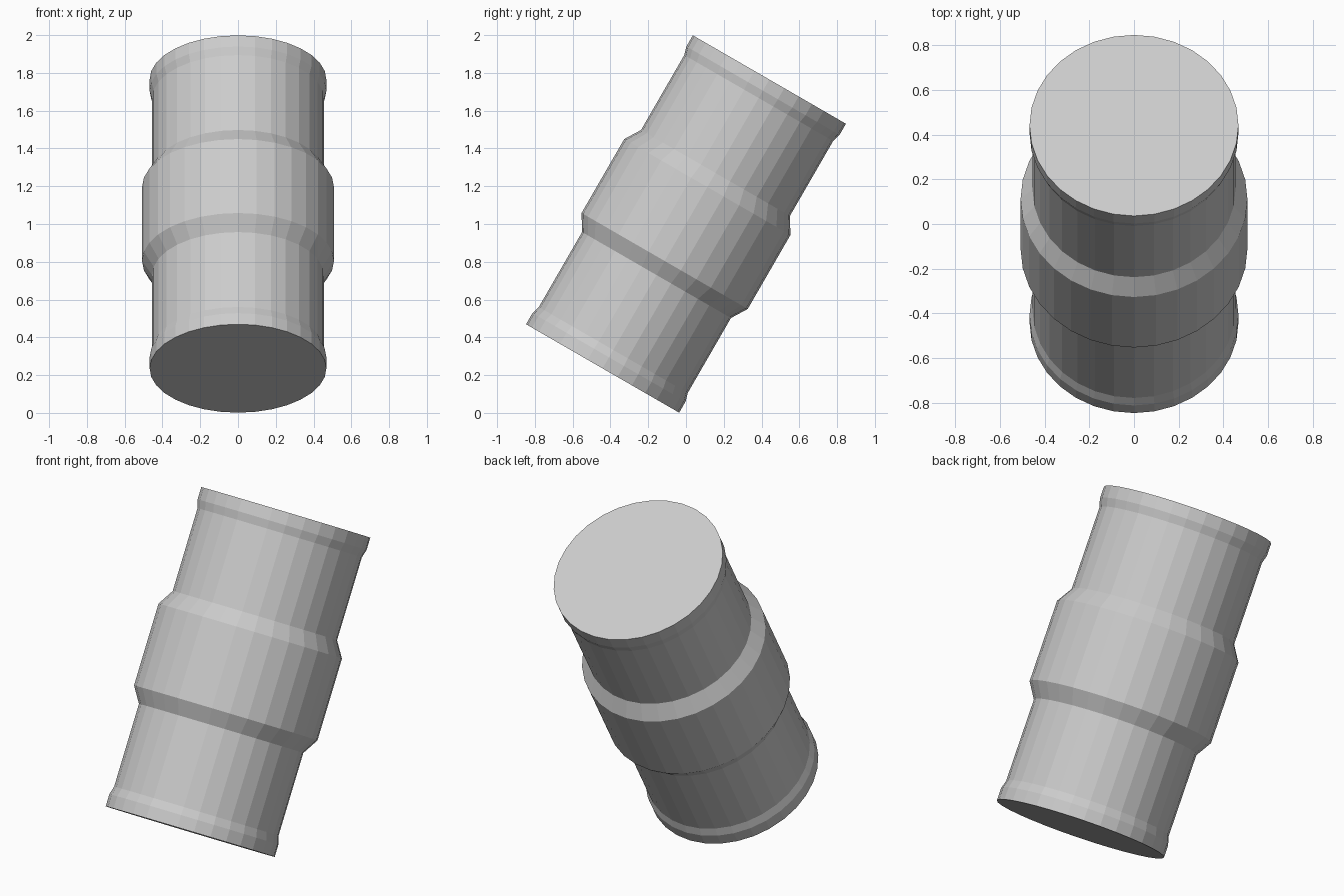
import bpy, bmesh, math
from mathutils import Matrix

if "Cube" in bpy.data.objects:
    bpy.data.objects.remove(bpy.data.objects["Cube"])

SIDES = 32
# Half profile (radius, distance from middle): sleeve, collar, neck, end rim
half = [(0.508, 0.226), (0.455, 0.312), (0.455, 0.77), (0.468, 0.815), (0.468, 0.883)]
profile = [(r, -t) for r, t in reversed(half)] + half

grey = bpy.data.materials.new("light grey")
grey.diffuse_color = (0.6, 0.6, 0.6, 1)
grey.use_nodes = True
grey.node_tree.nodes["Principled BSDF"].inputs["Base Color"].default_value = grey.diffuse_color

# Lathe the rings, bridge them and cap both ends
bm = bmesh.new()
rings = []
for r, t in profile:
    rings.append([bm.verts.new((r * math.cos(2 * math.pi * i / SIDES),
                                r * math.sin(2 * math.pi * i / SIDES), t))
                  for i in range(SIDES)])
for a, b in zip(rings, rings[1:]):
    for i in range(SIDES):
        j = (i + 1) % SIDES
        bm.faces.new((a[i], a[j], b[j], b[i]))
bm.faces.new(rings[-1])
bm.faces.new(rings[0][::-1])

# Lean the barrel 30 degrees towards the back
bm.transform(Matrix.Translation((0, 0, 1)) @ Matrix.Rotation(math.radians(-30), 4, 'X'))
mesh = bpy.data.meshes.new("tilted_barrel")
bm.to_mesh(mesh)
bm.free()
mesh.materials.append(grey)
barrel = bpy.data.objects.new("tilted_barrel", mesh)
bpy.context.collection.objects.link(barrel)
